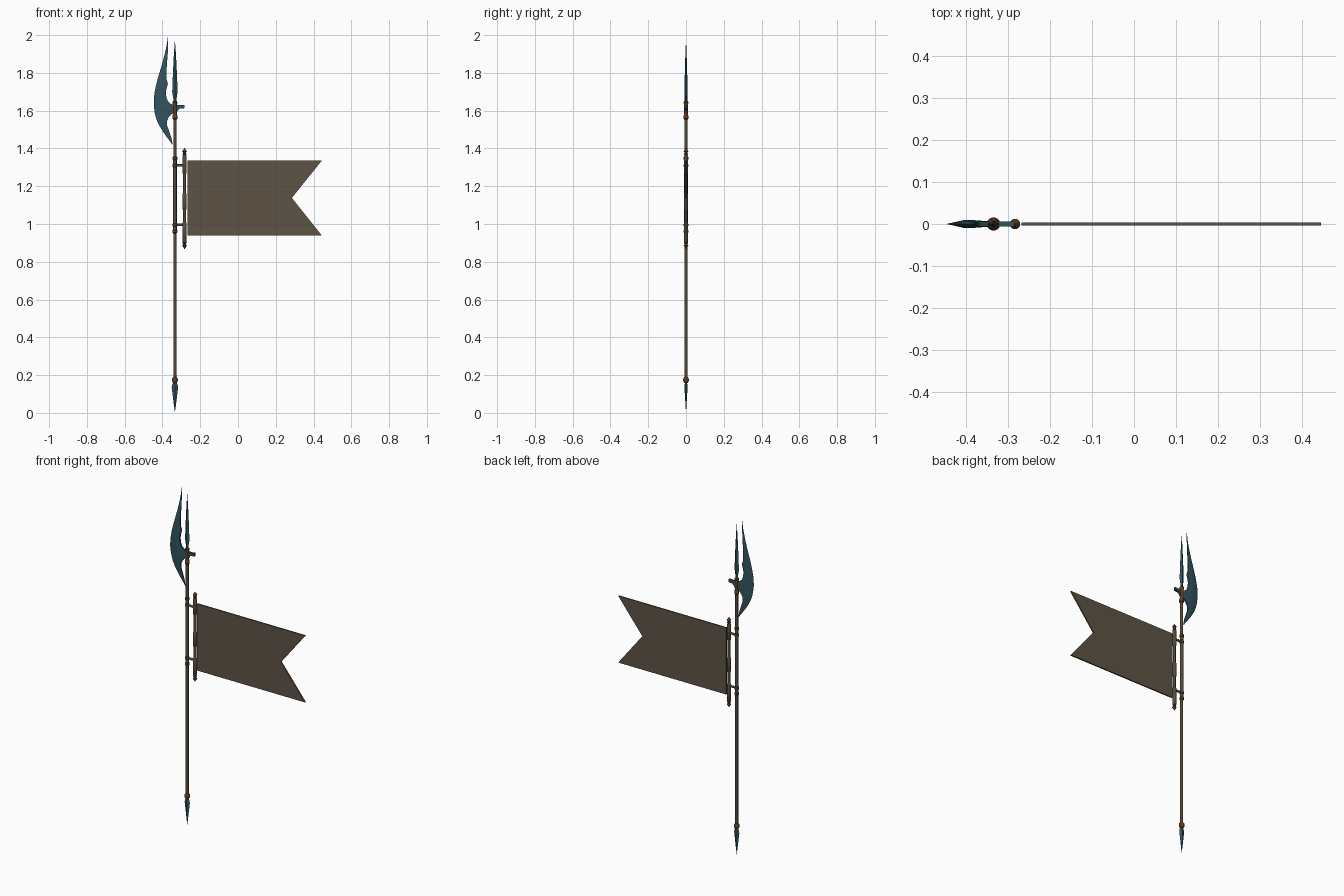
import bpy, bmesh, math

if "Cube" in bpy.data.objects:
    bpy.data.objects.remove(bpy.data.objects["Cube"])

PX, RX = -0.334, -0.283   # pole and banner rod positions


def mat(name, col):
    m = bpy.data.materials.new(name)
    m.diffuse_color = (*col, 1)
    m.use_nodes = True
    m.node_tree.nodes["Principled BSDF"].inputs["Base Color"].default_value = m.diffuse_color
    return m


STEEL = mat("dark teal steel", (0.032, 0.088, 0.115))
BRONZE = mat("aged bronze", (0.125, 0.046, 0.014))
WOOD = mat("brown wood", (0.092, 0.068, 0.043))
CLOTH = mat("drab cloth", (0.112, 0.088, 0.062))
IRON = mat("grey iron", (0.075, 0.078, 0.072))


def finish(name, bm, m, smooth=True):
    bmesh.ops.remove_doubles(bm, verts=bm.verts, dist=1e-5)
    bmesh.ops.recalc_face_normals(bm, faces=bm.faces)
    me = bpy.data.meshes.new(name)
    bm.to_mesh(me)
    bm.free()
    me.materials.append(m)
    ob = bpy.data.objects.new(name, me)
    bpy.context.collection.objects.link(ob)
    if smooth:
        bpy.ops.object.select_all(action='DESELECT')
        ob.select_set(True)
        bpy.context.view_layer.objects.active = ob
        bpy.ops.object.shade_smooth_by_angle(angle=math.radians(35))
    return ob


def lathe(name, x, profile, m, n=14, flat=1.0, smooth=True):
    """Turned part from (radius, z) pairs; flat squashes it in y."""
    bm = bmesh.new()
    rings = [[bm.verts.new((x + r * math.cos(2 * math.pi * i / n),
                            flat * r * math.sin(2 * math.pi * i / n), z))
              for i in range(n)] for r, z in profile]
    for a, b in zip(rings, rings[1:]):
        for i in range(n):
            j = (i + 1) % n
            bm.faces.new((a[i], a[j], b[j], b[i]))
    bm.faces.new(rings[0])
    bm.faces.new(rings[-1])
    return finish(name, bm, m, smooth)


def plate(name, pts, t, m):
    """Flat outline in the xz plane, t thick."""
    bm = bmesh.new()
    f = bm.faces.new([bm.verts.new((x, -t / 2, z)) for x, z in pts])
    g = bmesh.ops.extrude_face_region(bm, geom=[f])["geom"]
    bmesh.ops.translate(bm, vec=(0, t, 0),
                        verts=[v for v in g if isinstance(v, bmesh.types.BMVert)])
    return finish(name, bm, m, False)


# Pole, sleeve and end fittings
lathe("pole", PX, [(0.0085, 0.16), (0.0085, 1.62)], WOOD)
lathe("pole_sleeve", PX, [(0.0098, 0.955), (0.0098, 1.352)], WOOD)
for i, z in enumerate((0.96, 0.995, 1.31, 1.348)):
    lathe(f"sleeve_ring_{i}", PX, [(0.0095, z - 0.009), (0.0125, z - 0.006),
          (0.0125, z + 0.006), (0.0095, z + 0.009)], BRONZE if i in (0, 3) else IRON)
lathe("butt_collar", PX, [(0.009, 0.158), (0.014, 0.165), (0.016, 0.175),
      (0.014, 0.184), (0.009, 0.19)], BRONZE)
lathe("butt_spike", PX, [(0.0004, 0.004), (0.009, 0.07), (0.017, 0.135),
      (0.014, 0.15), (0.009, 0.162)], STEEL, 4, 0.5, False)

# Head socket and top spike
lathe("socket_collar", PX, [(0.009, 1.552), (0.0135, 1.558), (0.0135, 1.572),
      (0.0105, 1.58)], BRONZE)
lathe("head_socket", PX, [(0.0105, 1.578), (0.0105, 1.638)], BRONZE)
lathe("socket_top_ring", PX, [(0.010, 1.634), (0.013, 1.639), (0.013, 1.646),
      (0.008, 1.652)], BRONZE)
lathe("top_spike", PX, [(0.008, 1.645), (0.008, 1.66), (0.0145, 1.70),
      (0.011, 1.79), (0.006, 1.89), (0.0004, 1.97)], STEEL, 4, 0.6, False)

# Axe blade: rows of (z, outer x, inner x), sharp outer edge
ROWS = [(2.0, -0.370, -0.3695), (1.95, -0.377, -0.370), (1.9, -0.388, -0.372),
        (1.85, -0.401, -0.376), (1.80, -0.416, -0.379), (1.765, -0.426, -0.378),
        (1.742, -0.432, -0.371), (1.72, -0.437, -0.378), (1.695, -0.442, -0.382),
        (1.67, -0.445, -0.379), (1.65, -0.446, -0.371), (1.637, -0.446, -0.357),
        (1.628, -0.446, -0.335), (1.59, -0.441, -0.335), (1.582, -0.439, -0.350),
        (1.565, -0.435, -0.367), (1.545, -0.428, -0.376), (1.52, -0.416, -0.375),
        (1.49, -0.398, -0.364), (1.46, -0.377, -0.354), (1.435, -0.358, -0.348),
        (1.417, -0.346, -0.3455)]
bm = bmesh.new()
loops = []
for z, xo, xi in ROWS:
    w = xi - xo
    xm, t = xo + 0.6 * w, min(0.009, 0.16 * w)
    loops.append([bm.verts.new(p) for p in (
        (xo, 0, z), (xm, -t, z), (xi, -t * 0.6, z), (xi, t * 0.6, z), (xm, t, z))])
for a, b in zip(loops, loops[1:]):
    for i in range(5):
        j = (i + 1) % 5
        bm.faces.new((a[i], a[j], b[j], b[i]))
bm.faces.new(loops[0])
bm.faces.new(loops[-1])
finish("axe_blade", bm, STEEL)

# Rear hook of the head
plate("rear_hook", [(PX, 1.584), (-0.325, 1.588), (-0.319, 1.602), (-0.308, 1.611),
      (-0.284, 1.613), (-0.284, 1.631), (-0.305, 1.629), (PX, 1.630)], 0.012, STEEL)

# Banner rod with three thicker sections and end finials
lathe("banner_rod", RX, [(0.0075, 0.89), (0.0075, 1.38)], WOOD)
for i, (a, b) in enumerate(((0.90, 1.01), (1.075, 1.165), (1.265, 1.365))):
    lathe(f"rod_grip_{i}", RX, [(0.0075, a), (0.0115, a + 0.006),
          (0.0115, b - 0.006), (0.0075, b)], WOOD)
for name, z, s in (("top", 1.402, -1), ("bottom", 0.868, 1)):
    lathe(f"{name}_finial", RX, [(0.001, z), (0.006, z + s * 0.008),
          (0.0125, z + s * 0.017), (0.006, z + s * 0.025),
          (0.0105, z + s * 0.031), (0.0075, z + s * 0.037)], BRONZE)

# Arms joining rod and pole
for i, z in enumerate((0.995, 1.31)):
    bm = bmesh.new()
    bmesh.ops.create_cone(bm, segments=12, radius1=0.0065, radius2=0.0065,
                          depth=RX - PX, cap_ends=True)
    for v in bm.verts:
        v.co = (v.co.z + (PX + RX) / 2, v.co.y, v.co.x + z)
    finish(f"bracket_arm_{i}", bm, IRON)

# Swallow-tailed banner
plate("banner", [(-0.267, 0.939), (0.444, 0.939), (0.285, 1.138), (0.444, 1.336),
      (-0.267, 1.336)], 0.008, CLOTH)
